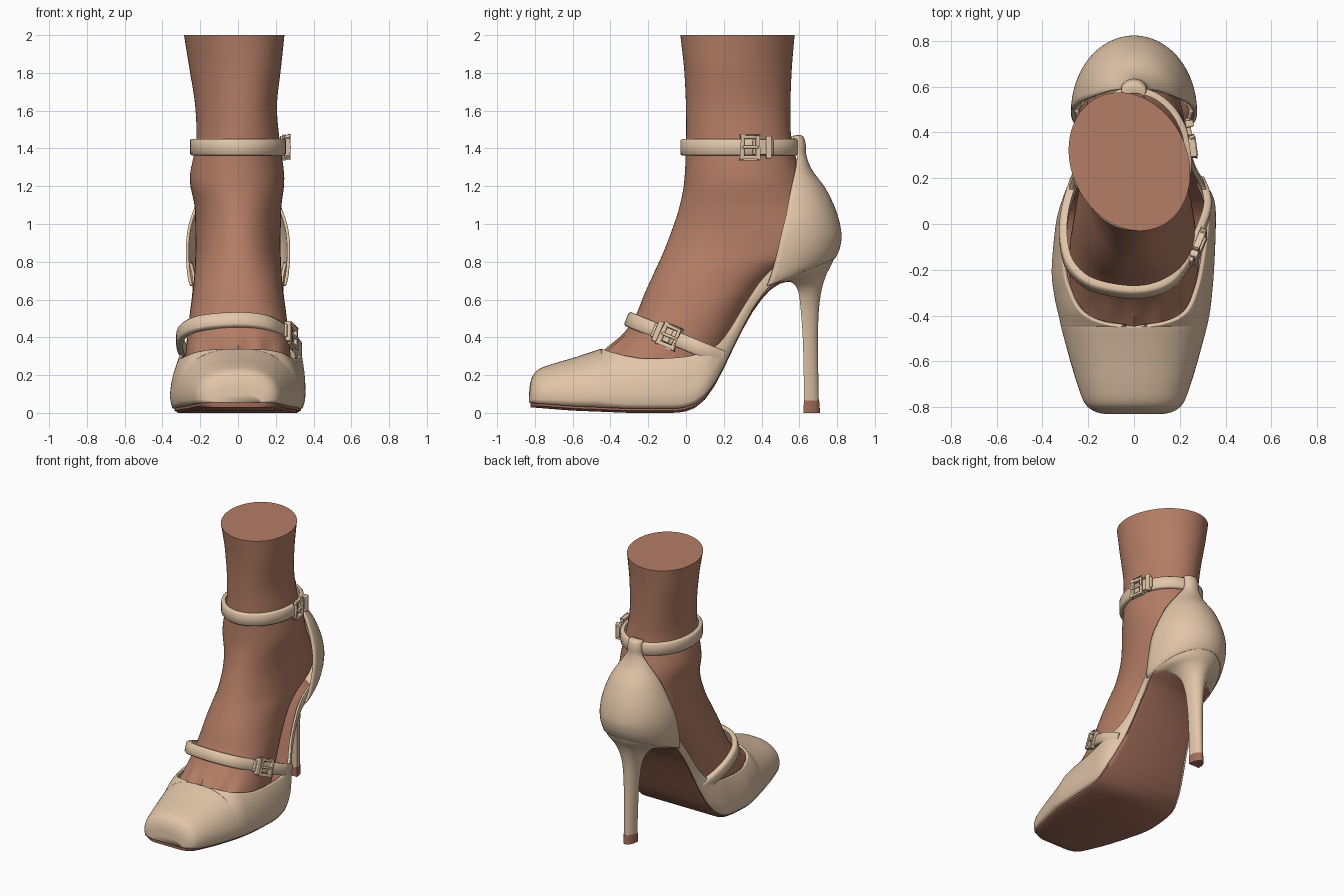
import bpy, bmesh, math
from mathutils import Vector, Matrix

if "Cube" in bpy.data.objects:
    bpy.data.objects.remove(bpy.data.objects["Cube"])

def material(name, c):
    m = bpy.data.materials.new(name)
    m.diffuse_color = (*c, 1)
    m.use_nodes = True
    m.node_tree.nodes["Principled BSDF"].inputs["Base Color"].default_value = m.diffuse_color
    return m

SKIN = material("skin", (.455, .205, .13))
BEIGE = material("beige_leather", (.75, .555, .39))
SOLE = material("brown_sole", (.36, .155, .105))

def finish(name, bm, mat, angle=40):
    bmesh.ops.remove_doubles(bm, verts=bm.verts, dist=.0004)
    bmesh.ops.recalc_face_normals(bm, faces=bm.faces)
    me = bpy.data.meshes.new(name)
    bm.to_mesh(me)
    bm.free()
    me.materials.append(mat)
    for p in me.polygons:
        p.use_smooth = True
    me.set_sharp_from_angle(angle=math.radians(angle))
    ob = bpy.data.objects.new(name, me)
    bpy.context.collection.objects.link(ob)
    return ob

def spline(keys, m=5):
    """Catmull-Rom through rows of numbers."""
    n, out = len(keys), []
    for i in range(n - 1):
        a, b, c, d = (keys[min(max(j, 0), n - 1)] for j in range(i - 1, i + 3))
        for s in range(m):
            t = s / m
            out.append(tuple(.5 * (2 * q + (r - p) * t + (2 * p - 5 * q + 4 * r - w) * t * t
                       + (3 * q - p - 3 * r + w) * t ** 3) for p, q, r, w in zip(a, b, c, d)))
    out.append(tuple(keys[-1]))
    return out

def loft(bm, rows, ring=True, loop=False, caps=True):
    vs = [[bm.verts.new(p) for p in r] for r in rows]
    k = len(vs[0])
    for i in range(len(vs) if loop else len(vs) - 1):
        a, b = vs[i], vs[(i + 1) % len(vs)]
        for j in range(k if ring else k - 1):
            bm.faces.new((a[j], a[(j + 1) % k], b[(j + 1) % k], b[j]))
    if caps and not loop:
        bm.faces.new(vs[0])
        bm.faces.new(vs[-1])
    return vs

def spow(v, e):
    return math.copysign(abs(v) ** e, v)

def lerp_table(tab, y):
    for (y0, z0), (y1, z1) in zip(tab, tab[1:]):
        if y <= y1:
            return z0 + (z1 - z0) * (y - y0) / (y1 - y0)
    return tab[-1][1]

# Leg and foot: tilted rings (front y, front z, back y, back z, half width, centre x, squareness, toe ripple)
foot_keys = [
    (-.03, 2, .575, 2, .262, -.02, 2, 0), (-.01, 1.82, .56, 1.82, .238, -.015, 2, 0),
    (0, 1.62, .553, 1.62, .215, -.01, 2, 0), (0, 1.42, .56, 1.44, .222, 0, 2, 0),
    (-.01, 1.22, .61, 1.27, .25, -.005, 2, 0), (-.035, 1.09, .68, 1.1, .23, 0, 2, 0),
    (-.07, .98, .77, .94, .226, 0, 2, 0), (-.12, .85, .74, .83, .226, 0, 2.1, 0),
    (-.17, .74, .56, .76, .23, 0, 2.2, 0), (-.22, .63, .43, .68, .238, 0, 2.3, 0),
    (-.265, .52, .32, .535, .255, 0, 2.25, 0), (-.325, .425, .22, .335, .27, 0, 2.25, .003),
    (-.405, .345, .1, .13, .283, 0, 2.3, .013), (-.5, .275, -.1, .055, .27, 0, 2.3, .008),
    (-.6, .23, -.35, .05, .21, 0, 2.2, .004), (-.72, .17, -.65, .07, .1, 0, 2.2, 0)]
rows = []
for fy, fz, by, bz, w, cx, n, rip in spline(foot_keys, 6):
    row = []
    for i in range(72):
        t = 2 * math.pi * i / 72
        c, s = spow(math.cos(t), 2 / n), spow(math.sin(t), 2 / n)
        x = cx + w * s
        dz = rip * math.cos(2 * math.pi * x / .115) * max(c, 0)
        slant = .045 * c * min(1, max(0, (fz - 1.35) / .5))
        row.append((x + slant, (fy + by) / 2 + (fy - by) / 2 * c, (fz + bz) / 2 + (fz - bz) / 2 * c + dz))
    rows.append(row)
bm = bmesh.new()
loft(bm, rows)
finish("leg_and_foot", bm, SKIN)

# Side curve of the sole underside (y, z)
sole_z = [(-.83, .03), (-.6, .012), (-.3, 0), (-.05, 0), (0, .008), (.05, .028), (.1, .07), (.15, .14),
          (.2, .235), (.25, .34), (.3, .44), (.35, .53), (.4, .60), (.45, .655), (.5, .685), (.55, .697), (.62, .70)]

# Upper: stations (y, centre x, half width, rim z, rim half width)
upper_keys = [
    (-.822, 0, .125, .1, 0), (-.816, 0, .16, .155, 0), (-.8, 0, .192, .197, 0), (-.77, 0, .217, .226, 0),
    (-.7, 0, .243, .252, 0), (-.6, 0, .273, .281, 0), (-.5, 0, .3, .313, 0), (-.465, 0, .309, .325, 0),
    (-.448, 0, .313, .33, 0), (-.44, 0, .315, .331, .08), (-.43, 0, .317, .329, .13),
    (-.41, 0, .321, .322, .185), (-.375, -.001, .328, .312, .23), (-.31, -.004, .338, .296, .265),
    (-.2, -.005, .348, .283, .296), (0, .008, .342, .295, .312), (.1, .018, .326, .325, .305),
    (.17, .014, .296, .365, .282), (.24, .005, .263, .455, .253), (.32, 0, .243, .585, .237),
    (.4, 0, .236, .70, .23), (.5, 0, .255, .80, .25)]
stations = spline(upper_keys, 5)
bm = bmesh.new()
K, N = 20, 2.45
E = 2 / N
fronts = []
for side in (-1, 1):
    rows = []
    for y, cx, w, zr, xr in stations:
        # one arch shape throughout, cut off at the rim of the opening
        a_max = math.acos(min(1, xr / w) ** (1 / E)) if xr > .001 else math.pi / 2
        z0 = lerp_table(sole_z, y) + .025
        H = (zr - z0) / math.sin(a_max) ** E
        row = []
        for j in range(K + 1):
            a = a_max * j / K
            c = max(math.cos(a), 0) if a < math.pi / 2 - 1e-5 else 0
            h = H * math.sin(a) ** E
            tuck = 1 - .045 * max(0, 1 - h / .08) ** 2
            row.append((cx + side * w * tuck * c ** E, y, z0 + h))
        rows.append(row)
    fronts.append(loft(bm, rows, ring=False, caps=False)[0])
bm.faces.new(fronts[0] + fronts[1][::-1])
ob = finish("shoe_upper", bm, BEIGE, 80)
m = ob.modifiers.new("thickness", "SOLIDIFY")
m.thickness, m.offset = .018, 0

# Sole: thin brown slab following the same outline
rows = []
for y, cx, w, zr, xr in stations + [(.55, 0, .215, 0, 0), (.62, 0, .12, 0, 0)]:
    z = lerp_table(sole_z, y)
    h = .03 + .02 * min(1, max(0, y * 5))
    w = w * .965 - .004
    rows.append([(cx - w, y, z + .012), (cx - w + .02, y, z), (cx + w - .02, y, z),
                 (cx + w, y, z + .012), (cx + w, y, z + h), (cx - w, y, z + h)])
bm = bmesh.new()
loft(bm, rows)
finish("sole", bm, SOLE, 50)

# U-shaped ring used by the heel cup and the heel
def u_rows(keys, m=5):
    return [[(w * math.sin(t), yf + (yb - yf) * math.cos(t), zf + (zb - zf) * math.cos(t))
             for t in (math.pi * (i / 32 - .5) for i in range(33))]
            for yf, zf, yb, zb, w in spline(keys, m)]

# Heel cup with a tab folded over the strap (front y, front z, back y, back z, half width)
bm = bmesh.new()
loft(bm, u_rows([
    (.555, 1.455, .572, 1.46, .042), (.578, 1.455, .612, 1.46, .046), (.59, 1.42, .626, 1.42, .048),
    (.588, 1.36, .63, 1.36, .055), (.58, 1.29, .662, 1.28, .105),
    (.555, 1.18, .735, 1.18, .18), (.53, 1.05, .79, 1.06, .236), (.505, .95, .815, .95, .262),
    (.48, .84, .808, .88, .268), (.45, .73, .79, .835, .26), (.43, .675, .78, .82, .247)]),
    ring=False, caps=False)
ob = finish("heel_cup", bm, BEIGE, 70)
m = ob.modifiers.new("thickness", "SOLIDIFY")
m.thickness, m.offset = .016, 0

# Stiletto heel and its tip
bm = bmesh.new()
loft(bm, u_rows([
    (.43, .672, .789, .83, .253), (.5, .69, .768, .78, .215), (.56, .69, .74, .725, .145),
    (.593, .645, .718, .65, .09), (.607, .55, .704, .55, .062), (.618, .4, .698, .4, .05),
    (.623, .22, .7, .22, .044), (.625, .065, .703, .065, .042)]))
finish("stiletto_heel", bm, BEIGE, 50)
bm = bmesh.new()
loft(bm, u_rows([(.624, .065, .705, .065, .043), (.622, 0, .71, 0, .044)], 1))
finish("heel_tip", bm, SOLE)

# Straps: rounded ribbon along a path, width along the direction n
def strap(name, path, n, width, thick, loop):
    rows, k = [], len(path)
    for i, p in enumerate(path):
        a = path[(i - 1) % k if loop else max(i - 1, 0)]
        b = path[(i + 1) % k if loop else min(i + 1, k - 1)]
        o = (b - a).cross(n).normalized()
        h, e, r = width / 2, thick / 2, thick * .3
        rows.append([p + n * u + o * v for u, v in (
            (-h, -e), (h, -e), (h, e - r), (h - r, e), (-h + r, e), (-h, e - r))])
    bm = bmesh.new()
    loft(bm, rows, loop=loop)
    finish(name, bm, BEIGE, 50)

def box(bm, p, axes, size):
    M = Matrix([axes[i] * size[i] for i in range(3)]).transposed().to_4x4()
    M.translation = p
    bmesh.ops.create_cube(bm, size=1, matrix=M)

# Buckle: frame, prong and keeper loop, set on a strap point
def buckle(name, path, n, y, h, keeper):
    side = [i for i, p in enumerate(path) if p.x > .1]
    i = min(side, key=lambda q: abs(path[q].y - y))
    t = (path[i + 1] - path[i - 1]).normalized()
    o = t.cross(n).normalized()
    p = path[i] + o * .02
    ax = (t, n, o)
    bm = bmesh.new()
    for s in (-1, 1):
        box(bm, p + t * s * .04, ax, (.02, 2 * h + .02, .028))
        box(bm, p + n * s * h, ax, (.1, .02, .028))
    box(bm, p + o * .01, ax, (.09, .016, .016))
    box(bm, p + t * keeper, ax, (.03, 2 * h + .012, .036))
    box(bm, p + t * keeper * .7 - o * .006, ax, (.11, 1.5 * h, .02))
    ob = finish(name, bm, BEIGE)
    b = ob.modifiers.new("soft_edges", "BEVEL")
    b.width, b.segments = .006, 2

UP = Vector((0, 0, 1))
ankle = [Vector((.24 * math.sin(a), .284 - .3 * math.cos(a), 1.407))
         for a in (2 * math.pi * i / 72 for i in range(72))]
strap("ankle_strap", ankle, UP, .088, .028, True)
buckle("ankle_buckle", ankle, UP, .33, .054, .1)

TILT = Vector((0, .38, .925)).normalized()
pts = [(-.262, .19), (-.302, .05), (-.308, -.08), (-.275, -.19), (-.18, -.268), (0, -.3),
       (.14, -.268), (.222, -.18), (.277, -.06), (.318, .05), (.318, .12), (.29, .19)]
instep = [Vector((x, y, .494 - .415 * (y + .3))) for x, y in spline(pts, 6)]
strap("instep_strap", instep, TILT, .08, .034, False)
buckle("instep_buckle", instep, TILT, -.08, .05, -.07)
